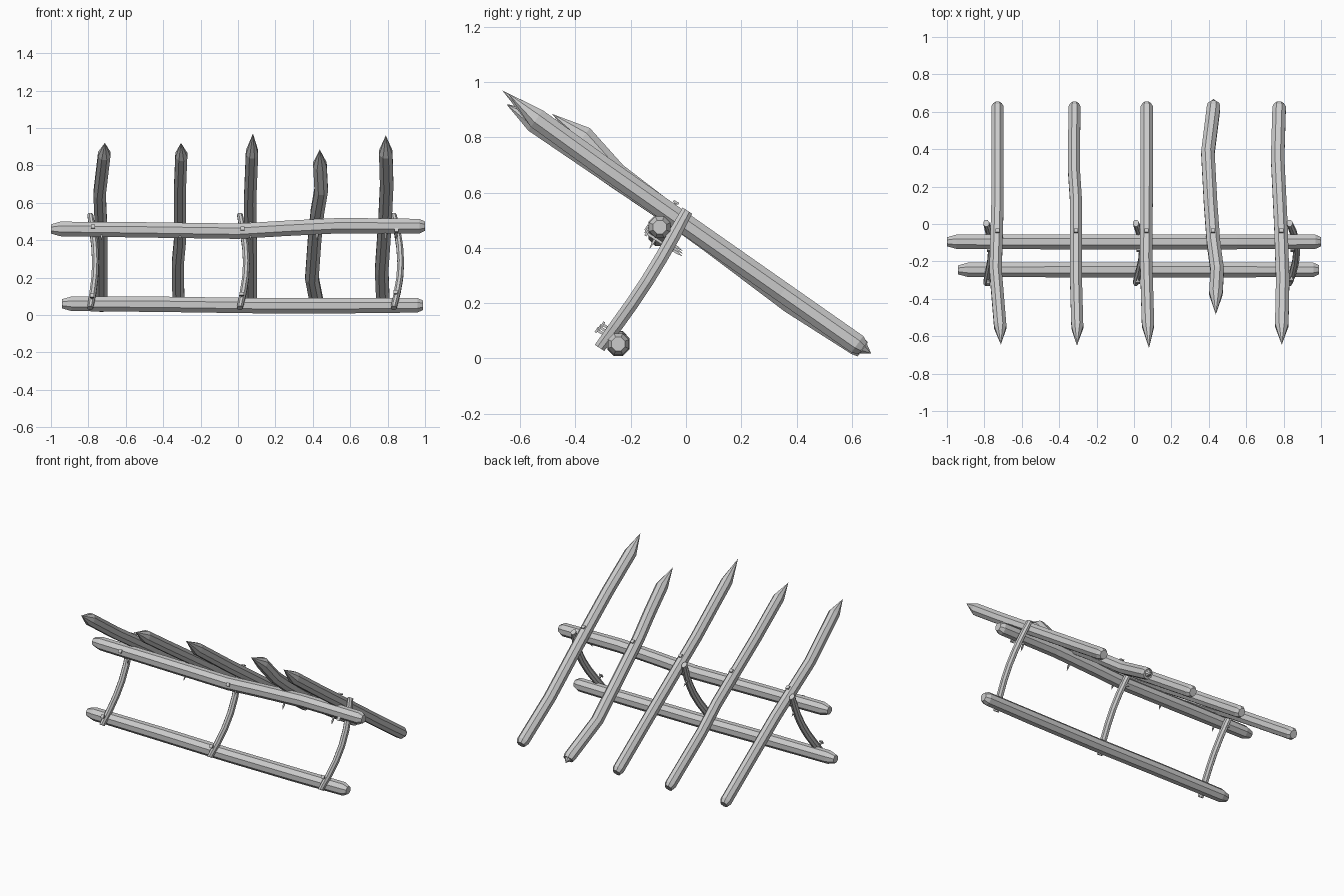
import bpy, bmesh, math
from mathutils import Vector

cube = bpy.data.objects.get("Cube")
if cube:
    bpy.data.objects.remove(cube)

grey = bpy.data.materials.new("plain grey")
grey.use_nodes = True
grey.diffuse_color = (0.6, 0.6, 0.6, 1)
grey.node_tree.nodes["Principled BSDF"].inputs["Base Color"].default_value = (0.6, 0.6, 0.6, 1)


def beam(name, rings, side, width, depth, sides=8):
    """Loft a faceted pole through (centre, scale) rings; scale 0 makes a point."""
    bm = bmesh.new()
    side = Vector(side)
    axis = Vector(rings[-1][0]) - Vector(rings[0][0])
    axis = (axis - side * axis.dot(side)).normalized()
    other = axis.cross(side)
    grow = 1 / math.cos(math.pi / sides)
    loops = []
    for centre, scale in rings:
        loop = []
        for i in range(sides):
            a = math.tau * (i + 0.5) / sides
            offset = side * math.cos(a) * width + other * math.sin(a) * depth
            loop.append(bm.verts.new(Vector(centre) + offset * scale * grow))
        loops.append(loop)
    for low, high in zip(loops, loops[1:]):
        for i in range(sides):
            j = (i + 1) % sides
            bm.faces.new((low[i], low[j], high[j], high[i]))
    bm.faces.new(loops[0][::-1])
    bm.faces.new(loops[-1])
    bmesh.ops.remove_doubles(bm, verts=bm.verts, dist=0.0005)
    bmesh.ops.recalc_face_normals(bm, faces=bm.faces)
    mesh = bpy.data.meshes.new(name)
    bm.to_mesh(mesh)
    bm.free()
    mesh.materials.append(grey)
    obj = bpy.data.objects.new(name, mesh)
    bpy.context.collection.objects.link(obj)
    return obj


def nail(name, head, direction, length):
    """Square-headed nail whose point comes out of the far side."""
    head, d = Vector(head), Vector(direction).normalized()
    steps = [(0, 1), (0.008, 1), (0.008, 0.45), (length - 0.025, 0.4), (length, 0)]
    beam(name, [(head + d * t, s) for t, s in steps], (1, 0, 0), 0.011, 0.011, 4)


# Horizontal rails
def rail(name, y, path):
    (x0, z0), (x1, z1) = path[0], path[-1]
    rings = [((x0, y, z0), 0.6), ((x0 + 0.05, y, z0), 0.95)]
    rings += [((x, y, z), 1) for x, z in path[1:-1]]
    rings += [((x1 - 0.03, y, z1), 0.95), ((x1, y, z1), 0.6)]
    beam(name, rings, (0, 1, 0), 0.04, 0.041)


rail("upper_rail", -0.095, [(-1, 0.46), (-0.5, 0.455), (0, 0.448), (0.25, 0.463), (0.55, 0.478), (1, 0.475)])
rail("lower_rail", -0.245, [(-0.94, 0.06), (-0.4, 0.057), (0.1, 0.05), (0.6, 0.05), (0.99, 0.052)])


# Slanted stakes: points are (x, y, lift above the common slope)
def slope(y):
    return 0.485 - 0.70 * y


def stake(name, path, tip, half_width, foot=0.7):
    x, y, lift = path[0]
    rings = [((x, y + 0.02, slope(y + 0.02) + lift), foot)]
    rings += [((x, y, slope(y) + lift), 1) for x, y, lift in path]
    rings.append((tip, 0))
    beam(name, rings, (1, 0, 0), half_width, 0.037)


stake("stake_1", [(-0.73, 0.62, 0), (-0.73, 0.1, 0), (-0.74, -0.25, -0.01), (-0.715, -0.55, -0.01)],
      (-0.712, -0.645, 0.92), 0.033)
stake("stake_2", [(-0.318, 0.62, 0), (-0.322, 0.3, 0), (-0.31, 0.12, 0), (-0.31, -0.3, -0.01), (-0.303, -0.55, -0.015)],
      (-0.305, -0.65, 0.92), 0.032)
stake("stake_3", [(0.068, 0.62, 0), (0.068, 0.2, 0), (0.065, -0.2, 0), (0.075, -0.54, 0.005)],
      (0.08, -0.665, 0.97), 0.033)
stake("stake_4", [(0.425, 0.62, -0.005), (0.395, 0.38, -0.02), (0.41, 0.1, -0.005), (0.425, -0.1, 0),
                  (0.445, -0.25, 0.01), (0.438, -0.37, 0.06)],
      (0.437, -0.485, 0.885), 0.036, 0.85)
stake("stake_5", [(0.776, 0.62, 0), (0.768, 0.35, 0), (0.785, 0, 0), (0.795, -0.3, 0), (0.79, -0.54, 0.005)],
      (0.79, -0.645, 0.96), 0.036)

# Blunt point on the foot of the crooked stake
beam("stake_4_foot", [((0.425, 0.63, slope(0.63)), 0.85), ((0.425, 0.67, 0.018), 0)],
     (1, 0, 0), 0.036, 0.037)

# Curved braces joining the two rails
top, bottom = Vector((0, 0.005, 0.535)), Vector((0, -0.313, 0.038))
for n, (x, bow) in enumerate([(-0.79, 0.028), (0.01, 0.035), (0.832, 0.038)], 1):
    rings = []
    for i in range(7):
        t = i / 6
        bend = math.sin(math.pi * t)
        p = top.lerp(bottom, t) + Vector((x + bow * bend, 0.012 * bend, -0.008 * bend))
        rings.append((p, 1 if 0 < i < 6 else 0.85))
    beam(f"brace_{n}", rings, (1, 0, 0), 0.018, 0.024)
    # Nails through each end of the brace
    nail(f"brace_{n}_upper_nail", (x + 0.015, -0.145, 0.485 - 0.01 * n), (0, 0.84, -0.54), 0.16)
    nail(f"brace_{n}_lower_nail", (x + 0.01, -0.335 + 0.01 * n, 0.095 + 0.01 * n), (0, 0.84, -0.54), 0.09)

# Nails fixing the stakes to the upper rail
for n, x in enumerate([-0.73, -0.31, 0.067, 0.422, 0.787], 1):
    nail(f"stake_{n}_nail", (x, -0.034, 0.568), (0, -0.5, -0.87), 0.2)
